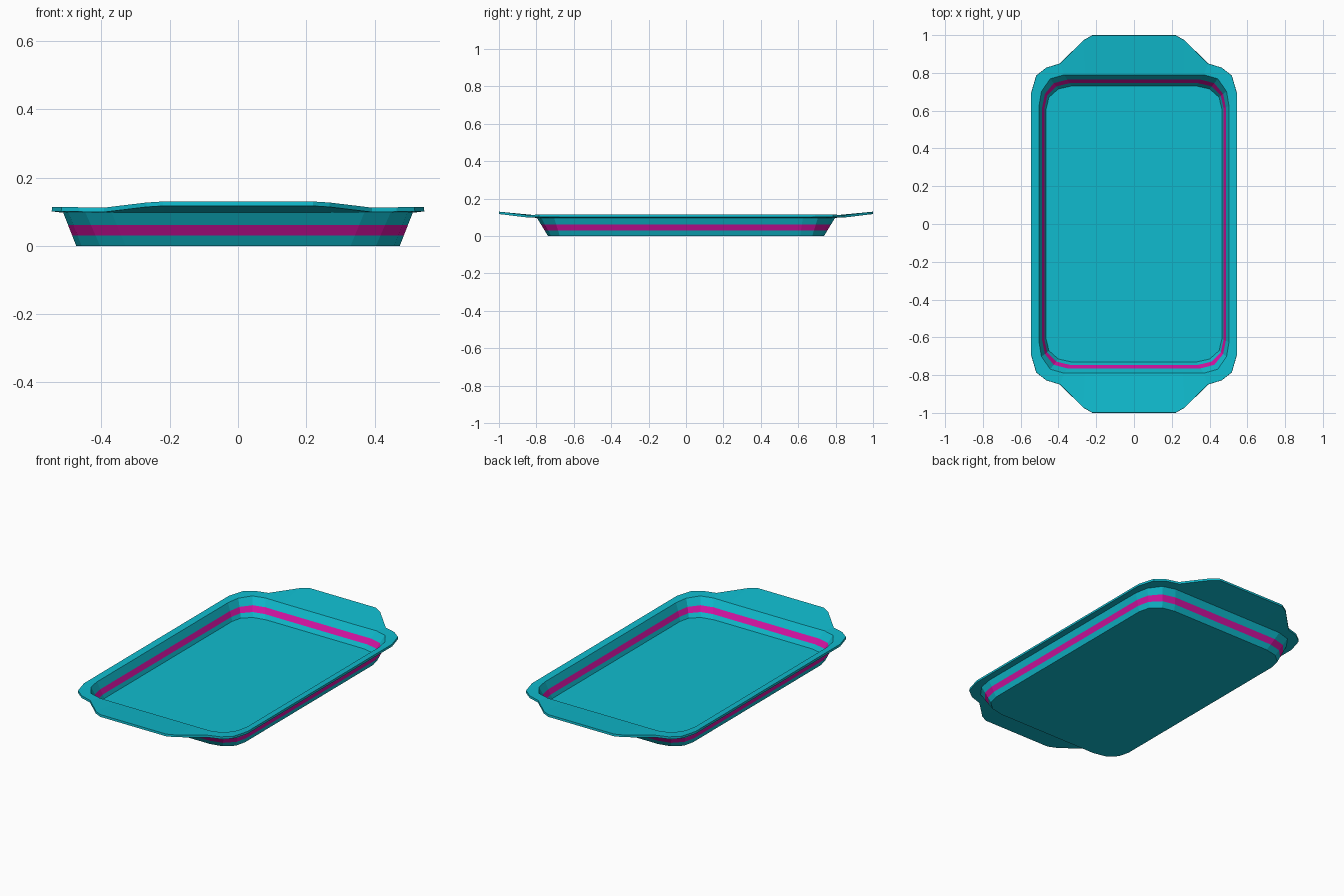
import bpy, bmesh
from mathutils import Vector

if "Cube" in bpy.data.objects:
    bpy.data.objects.remove(bpy.data.objects["Cube"])


def material(name, color):
    m = bpy.data.materials.new(name)
    m.diffuse_color = (*color, 1)
    m.use_nodes = True
    m.node_tree.nodes["Principled BSDF"].inputs["Base Color"].default_value = m.diffuse_color
    return m


def ring(quarter):
    """Mirror a quarter outline (x side to y side) into a full closed loop."""
    q = [Vector(p) for p in quarter]
    flip = lambda pts, sx, sy: [Vector((p.x * sx, p.y * sy, p.z)) for p in pts]
    return (q + flip(q[::-1], -1, 1) + flip(q, -1, -1) + flip(q[::-1], 1, -1))


# Quarter outlines of the outer surface: foot, top of wall, rim with handle
foot = [(0.474, 0.61, 0), (0.458, 0.675, 0), (0.404, 0.722, 0),
        (0.33, 0.738, 0), (0.25, 0.738, 0), (0.21, 0.738, 0)]
wall_top = [(0.512, 0.625, 0.097), (0.497, 0.705, 0.097), (0.447, 0.774, 0.097),
            (0.37, 0.797, 0.097), (0.26, 0.797, 0.097), (0.215, 0.797, 0.097)]
rim = [(0.546, 0.69, 0.101), (0.518, 0.786, 0.101), (0.464, 0.828, 0.100),
       (0.392, 0.85, 0.099), (0.268, 0.973, 0.114), (0.22, 1.0, 0.117)]

# Wall levels: the coloured stripe lies between the second and third
low, high = ring(foot), ring(wall_top)
levels = [[a.lerp(b, t) for a, b in zip(low, high)] for t in (0, 0.31, 0.63, 1)]
levels.append(ring(rim))

bm = bmesh.new()
loops = [[bm.verts.new(p) for p in level] for level in levels]
bm.faces.new(loops[0][::-1])
for k, (a, b) in enumerate(zip(loops, loops[1:])):
    for i in range(len(a)):
        j = (i + 1) % len(a)
        face = bm.faces.new((a[i], a[j], b[j], b[i]))
        face.material_index = 1 if k == 1 else 0

mesh = bpy.data.meshes.new("baking_tray")
bm.to_mesh(mesh)
bm.free()
mesh.materials.append(material("teal", (0.005, 0.50, 0.62)))
mesh.materials.append(material("magenta", (0.68, 0.007, 0.376)))
tray = bpy.data.objects.new("baking_tray", mesh)
bpy.context.collection.objects.link(tray)

# Sheet thickness grows inward and upward
shell = tray.modifiers.new("thickness", 'SOLIDIFY')
shell.thickness = 0.013
shell.offset = -1
shell.use_even_offset = True
